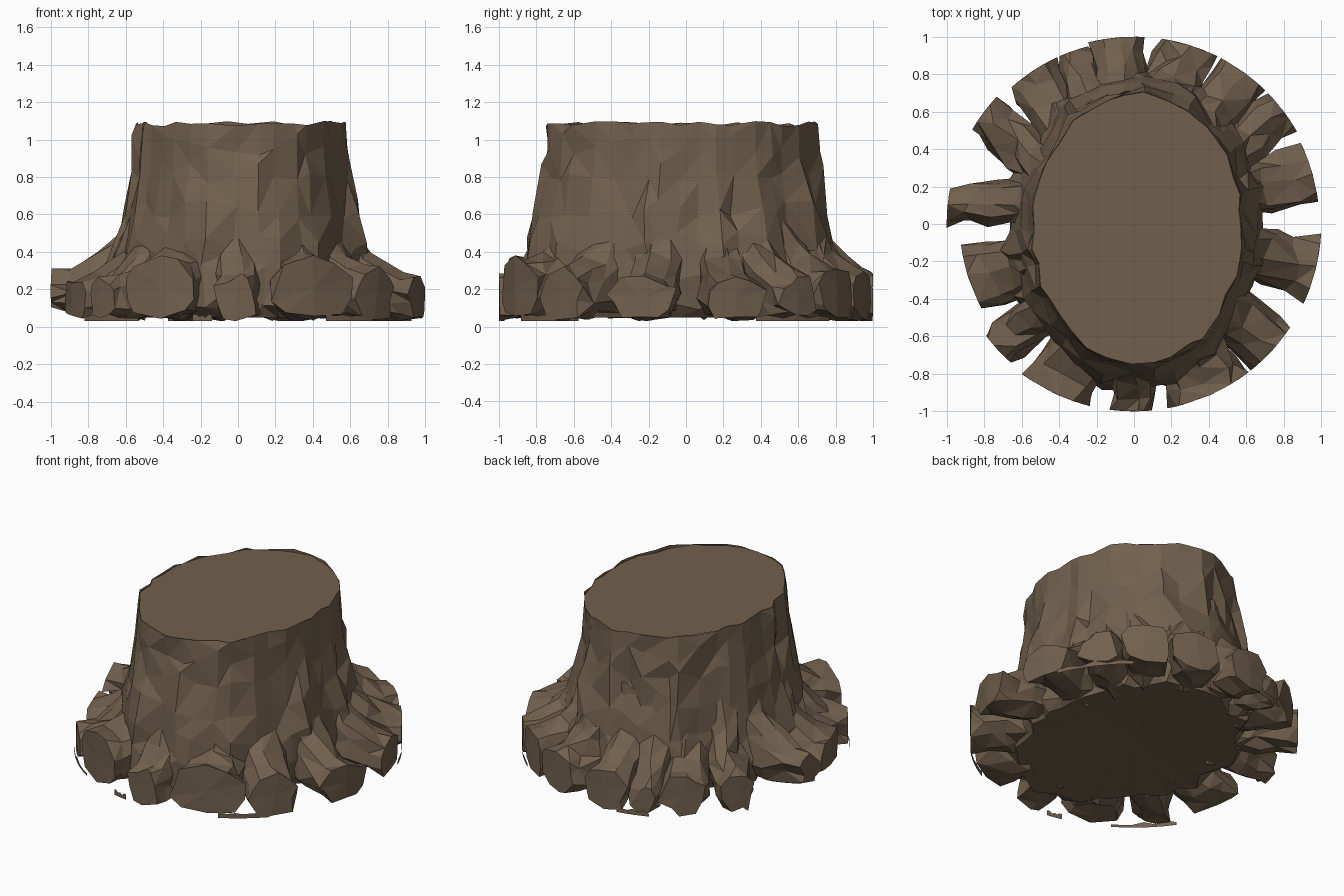
import bpy, bmesh, math, random

if "Cube" in bpy.data.objects:
    bpy.data.objects.remove(bpy.data.objects["Cube"])

random.seed(7)
bark = bpy.data.materials.new("bark")
bark.diffuse_color = (0.165, 0.118, 0.075, 1)
bark.use_nodes = True
bark.node_tree.nodes["Principled BSDF"].inputs["Base Color"].default_value = bark.diffuse_color
A, B = 0.565, 0.725          # half axes of the sawn top
CX, CY = 0.02, -0.025        # centre of the sawn top


def jit(a):
    return random.uniform(-a, a)


def ellipse_r(t):
    return A * B / math.hypot(B * math.cos(t), A * math.sin(t))


def finish(bm, name, smooth=False, triangulate=True):
    bmesh.ops.recalc_face_normals(bm, faces=bm.faces)
    if triangulate:
        bmesh.ops.triangulate(bm, faces=bm.faces, quad_method='SHORT_EDGE')
    me = bpy.data.meshes.new(name)
    bm.to_mesh(me)
    bm.free()
    me.materials.append(bark)
    for p in me.polygons:
        p.use_smooth = smooth
    ob = bpy.data.objects.new(name, me)
    bpy.context.collection.objects.link(ob)
    return ob


def bridge(bm, lo, hi):
    n = len(lo)
    for i in range(n):
        j = (i + 1) % n
        bm.faces.new((lo[i], lo[j], hi[j], hi[i]))


def fan(bm, ring, co):
    c = bm.verts.new(co)
    for i in range(len(ring)):
        bm.faces.new((ring[i], ring[(i + 1) % len(ring)], c))


# Trunk: fluted elliptical loft with uneven columns, closed top and bottom
N = 38
flute = [jit(0.028) for _ in range(N)]
turn = [jit(0.05) for _ in range(N)]
profile = [(0.05, 1.10), (0.12, 1.17), (0.28, 1.2), (0.45, 1.15), (0.62, 1.085),
           (0.82, 1.03), (0.97, 1.01), (1.085, 1.0)]
bm = bmesh.new()
rings = []
for k, (z, m) in enumerate(profile):
    top = k == len(profile) - 1
    low = 1 - k / (len(profile) - 1)
    ring = []
    for i in range(N):
        t = i * math.tau / N + turn[i] + jit(0.05) * low
        r = ellipse_r(t) * m + flute[i] * (0.5 + low) + jit(0.012 + 0.025 * low)
        dz = jit(0.014) if top else (0 if k == 0 else jit(0.06 if k > 1 else 0.03))
        ring.append(bm.verts.new((CX + r * math.cos(t), CY + r * math.sin(t), z + dz)))
    rings.append(ring)
for lo, hi in zip(rings, rings[1:]):
    bridge(bm, lo, hi)
fan(bm, rings[0], (0, 0, 0.09))
rim = [v.co.copy() for v in rings[-1]]
finish(bm, "trunk")

# Sawn top: flat disc just inside the ragged rim
bm = bmesh.new()
bm.faces.new([bm.verts.new((CX + (c.x - CX) * 0.998, CY + (c.y - CY) * 0.998, 1.076)) for c in rim])
finish(bm, "sawn_top", smooth=True, triangulate=False)

# Roots: tip angle, tip half width (degrees), tip radius, tip crest, tip underside, base angle
ROOTS = [
    (95, 8, 1.0, 0.31, 0.04, 94), (73, 9, 1.0, 0.30, 0.03, 75), (54, 8.5, 1.0, 0.31, 0.05, 56),
    (37, 6, 1.0, 0.27, 0.04, 38), (15.5, 9.5, 0.99, 0.27, 0.03, 18), (-14, 10, 1.0, 0.26, 0.04, -14),
    (-42, 8, 1.0, 0.30, 0.05, -42), (-66, 13, 1.0, 0.37, 0.04, -65), (-90, 6, 1.0, 0.28, 0.04, -90),
    (-115, 11, 1.0, 0.37, 0.06, -112), (-138, 5, 0.99, 0.25, 0.03, -134), (-162, 12, 0.93, 0.24, 0.04, -158),
    (175, 5, 1.0, 0.30, 0.10, 168), (144, 6, 1.0, 0.29, 0.05, 147), (124, 8, 0.98, 0.30, 0.05, 125),
    (110, 4, 0.98, 0.22, 0.03, 110),
]
STEPS = [(0, 0.70), (0.22, 0.54), (0.45, 0.44), (0.75, 0.36), (1, 0.29)]
SIDES = 10
for n, (tip, half, r1, crest, under, base) in enumerate(ROOTS):
    bm = bmesh.new()
    rings = []
    grow = 1 + jit(0.1)
    r0 = ellipse_r(math.radians(base)) - 0.03
    for s, z in STEPS:
        top = crest * s + z * grow * (1 - s)
        bot = 0.05 * (1 - s) + under * s
        ang = base + (tip - base) * s
        wide = 13 + (half - 13) * s ** 0.8
        end = s == 1
        ring = []
        for i in range(SIDES):
            p = (i + 0.5) * math.tau / SIDES
            c, q = math.cos(p), math.sin(p)
            c = math.copysign(abs(c) ** 0.75, c)
            q = math.copysign(abs(q) ** 0.85, q)
            t = math.radians(ang + wide * c + jit(1.8))
            r = r1 if end else min(r0 + (r1 - r0) * s + jit(0.035), 1)
            zz = (bot + top) / 2 + (top - bot) / 2 * q + jit(0.025)
            ring.append(bm.verts.new((r * math.cos(t), r * math.sin(t), max(zz, 0.03))))
        rings.append(ring)
    for lo, hi in zip(rings, rings[1:]):
        bridge(bm, lo, hi)
    fan(bm, rings[0], (0.4 * math.cos(math.radians(base)), 0.4 * math.sin(math.radians(base)), 0.3))
    t = math.radians(tip)
    fan(bm, rings[-1], (r1 * math.cos(t), r1 * math.sin(t), (crest + under) / 2))
    finish(bm, f"root_{n + 1}")

# Ground slivers: thin ragged bark strips along the outer circle
for n, (a0, a1) in enumerate([(100, 112), (22, 50), (-62, -44), (-145, -122), (-104, -98)]):
    bm = bmesh.new()
    prev = None
    for i in range(7):
        t = math.radians(a0 + (a1 - a0) * i / 6)
        x, y = math.cos(t), math.sin(t)
        pair = (bm.verts.new((x, y, 0.03)), bm.verts.new((x, y, 0.045 + random.uniform(0, 0.025))))
        if prev:
            bm.faces.new((prev[0], pair[0], pair[1], prev[1]))
        prev = pair
    finish(bm, f"ground_sliver_{n + 1}")
